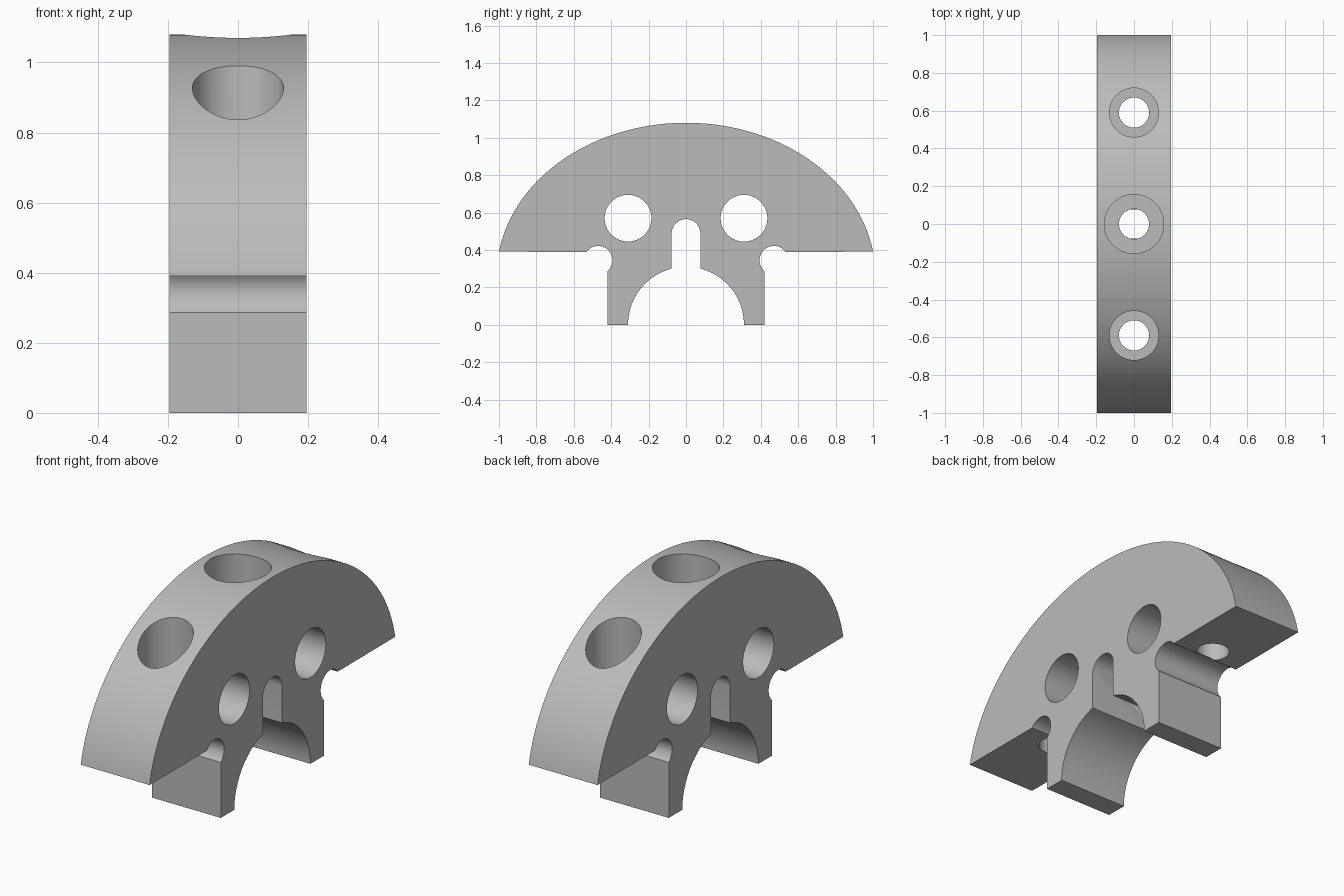
import bpy, bmesh
from math import sin, cos, pi, asin, acos, radians

cube = bpy.data.objects.get("Cube")
if cube:
    bpy.data.objects.remove(cube)

COLOUR = (0.5, 0.5, 0.5, 1)
grey = bpy.data.materials.new("plain grey")
grey.use_nodes = True
grey.diffuse_color = COLOUR
grey.node_tree.nodes["Principled BSDF"].inputs["Base Color"].default_value = COLOUR

HALF = 0.196                              # half thickness
LEDGE, LEG = 0.39, 0.42                   # underside height, outer leg face
SLOT, INNER = 0.077, 0.31                 # slot half width, saddle radius
NOTCH_Y, NOTCH_Z, NOTCH_R = 0.47, 0.345, 0.077
DOME_Y, DOME_Z, DOME_BASE = 1.013, 0.82, 0.26


def arc(cy, cz, ry, rz, start, end, steps):
    """Points along an elliptical arc in the y-z plane."""
    angles = [start + (end - start) * i / steps for i in range(steps + 1)]
    return [(cy + ry * cos(a), cz + rz * sin(a)) for a in angles]


def extrude_profile(name, points, half):
    """Solid from a y-z outline, extruded along x."""
    bm = bmesh.new()
    face = bm.faces.new([bm.verts.new((-half, y, z)) for y, z in points])
    bmesh.ops.solidify(bm, geom=[face], thickness=0)
    bm.clear()
    near = [bm.verts.new((-half, y, z)) for y, z in points]
    far = [bm.verts.new((half, y, z)) for y, z in points]
    bm.faces.new(near)
    bm.faces.new(far)
    for i in range(len(points)):
        bm.faces.new((near[i - 1], near[i], far[i], far[i - 1]))
    bmesh.ops.recalc_face_normals(bm, faces=bm.faces)
    mesh = bpy.data.meshes.new(name)
    bm.to_mesh(mesh)
    bm.free()
    mesh.materials.append(grey)
    ob = bpy.data.objects.new(name, mesh)
    bpy.context.collection.objects.link(ob)
    return ob


def cut(body, cutter):
    """Subtract a cutter and remove it."""
    cutter.hide_render = True
    mod = body.modifiers.new("cut", "BOOLEAN")
    mod.operation, mod.solver, mod.object = "DIFFERENCE", "EXACT", cutter
    bpy.context.view_layer.objects.active = body
    bpy.ops.object.modifier_apply(modifier=mod.name)
    bpy.data.objects.remove(cutter)


def bore(body, y, radius, low, high):
    """Cut a vertical round hole."""
    bpy.ops.mesh.primitive_cylinder_add(vertices=64, radius=radius, depth=high - low,
                                        location=(0, y, (low + high) / 2))
    cutter = bpy.context.object
    cutter.data.materials.append(grey)
    cut(body, cutter)


# Right half of the outline, from the slot crown round to the dome crown
right = arc(0, 0.488, SLOT, SLOT, pi / 2, 0, 12)
right += arc(0, 0, INNER, INNER, acos(SLOT / INNER), 0, 24)
right.append((LEG, 0))
right += arc(NOTCH_Y, NOTCH_Z, NOTCH_R, NOTCH_R,
             2 * pi - acos((LEG - NOTCH_Y) / NOTCH_R),
             asin((LEDGE - NOTCH_Z) / NOTCH_R), 24)
right += arc(0, DOME_BASE, DOME_Y, DOME_Z, acos(1 / DOME_Y), pi / 2, 40)
left = [(-y, z) for y, z in reversed(right[1:-1])]
body = extrude_profile("arched_clamp_block", right + left, HALF)

# Round windows through the thickness
for side in (-1, 1):
    ring = arc(side * 0.31, 0.57, 0.125, 0.125, 0, 2 * pi, 64)[:-1]
    cut(body, extrude_profile("window_cutter", ring, HALF + 0.1))

# Counterbored bolt holes from above: position, wide radius, seat height
for y, wide, seat in ((0, 0.157, 0.75), (-0.59, 0.13, 0.55), (0.59, 0.13, 0.55)):
    bore(body, y, wide, seat, 1.3)
    bore(body, y, 0.08, 0.3 if y else 0.45, seat + 0.05)

bpy.ops.object.select_all(action="DESELECT")
body.select_set(True)
bpy.context.view_layer.objects.active = body
bpy.ops.object.shade_smooth_by_angle(angle=radians(30))
